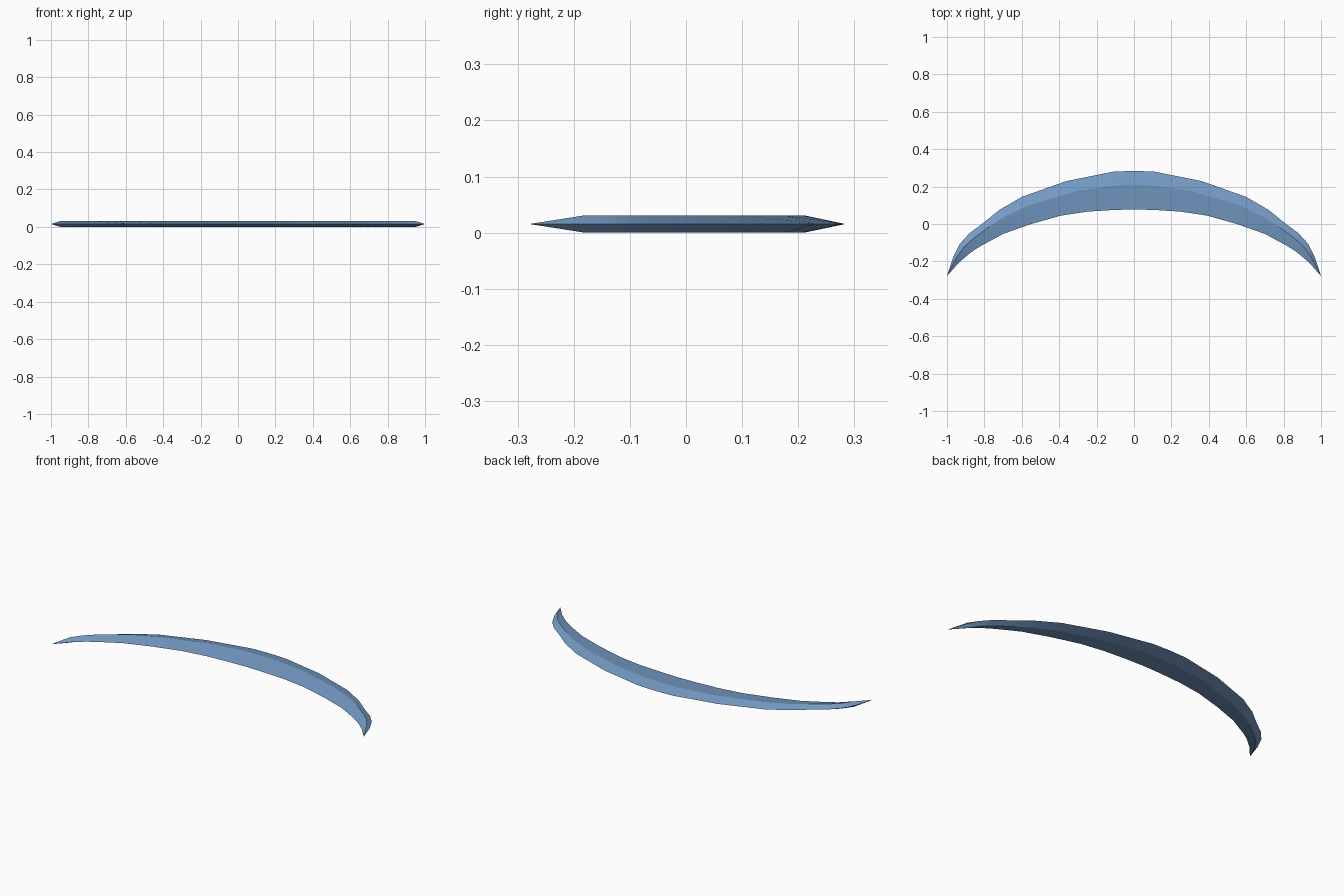
import bpy
import bmesh

cube = bpy.data.objects.get("Cube")
if cube:
    bpy.data.objects.remove(cube, do_unlink=True)

THICK = 0.031
MID = THICK / 2

# Half plan of the crescent: outer rim, ridge and inner rim at each station
outer = [(0, .284), (.11, .28), (.36, .23), (.6, .145), (.72, .075),
         (.8, .01), (.88, -.05), (.93, -.105), (.968, -.18)]
ridge = [(0, .21), (.11, .206), (.31, .175), (.56, .1), (.69, .04),
         (.78, -.018), (.86, -.078), (.908, -.122), (.95, -.18)]
inner = [(0, .078), (.11, .075), (.25, .066), (.39, .045), (.55, 0),
         (.7, -.053), (.82, -.118), (.87, -.15), (.935, -.205)]
tip = (1, -.279)


def both_sides(half):
    return [(-x, y) for x, y in reversed(half[1:])] + half


# Blue material
blue = bpy.data.materials.new("steel_blue")
blue.use_nodes = True
colour = (.18, .335, .57, 1)
blue.diffuse_color = colour
blue.node_tree.nodes["Principled BSDF"].inputs["Base Color"].default_value = colour

# Four rails form a diamond section, closed by a point at each end
bm = bmesh.new()
rails = []
for half, z in ((outer, MID), (ridge, THICK), (inner, MID), (ridge, 0)):
    rails.append([bm.verts.new((x, y, z)) for x, y in both_sides(half)])
left_tip = bm.verts.new((tip[0], tip[1], MID))
right_tip = bm.verts.new((-tip[0], tip[1], MID))
for k in range(4):
    a, b = rails[k], rails[(k + 1) % 4]
    for i in range(len(a) - 1):
        bm.faces.new((a[i], a[i + 1], b[i + 1], b[i]))
    bm.faces.new((a[-1], left_tip, b[-1]))
    bm.faces.new((right_tip, a[0], b[0]))
bmesh.ops.recalc_face_normals(bm, faces=bm.faces)

# Keep the rims and ridges crisp while the facets along the arc blend
for face in bm.faces:
    face.smooth = True
for rail in rails:
    chain = [right_tip] + rail + [left_tip]
    for a, b in zip(chain, chain[1:]):
        bm.edges.get((a, b)).smooth = False

mesh = bpy.data.meshes.new("crescent_blade")
bm.to_mesh(mesh)
bm.free()
mesh.materials.append(blue)
blade = bpy.data.objects.new("crescent_blade", mesh)
bpy.context.collection.objects.link(blade)
